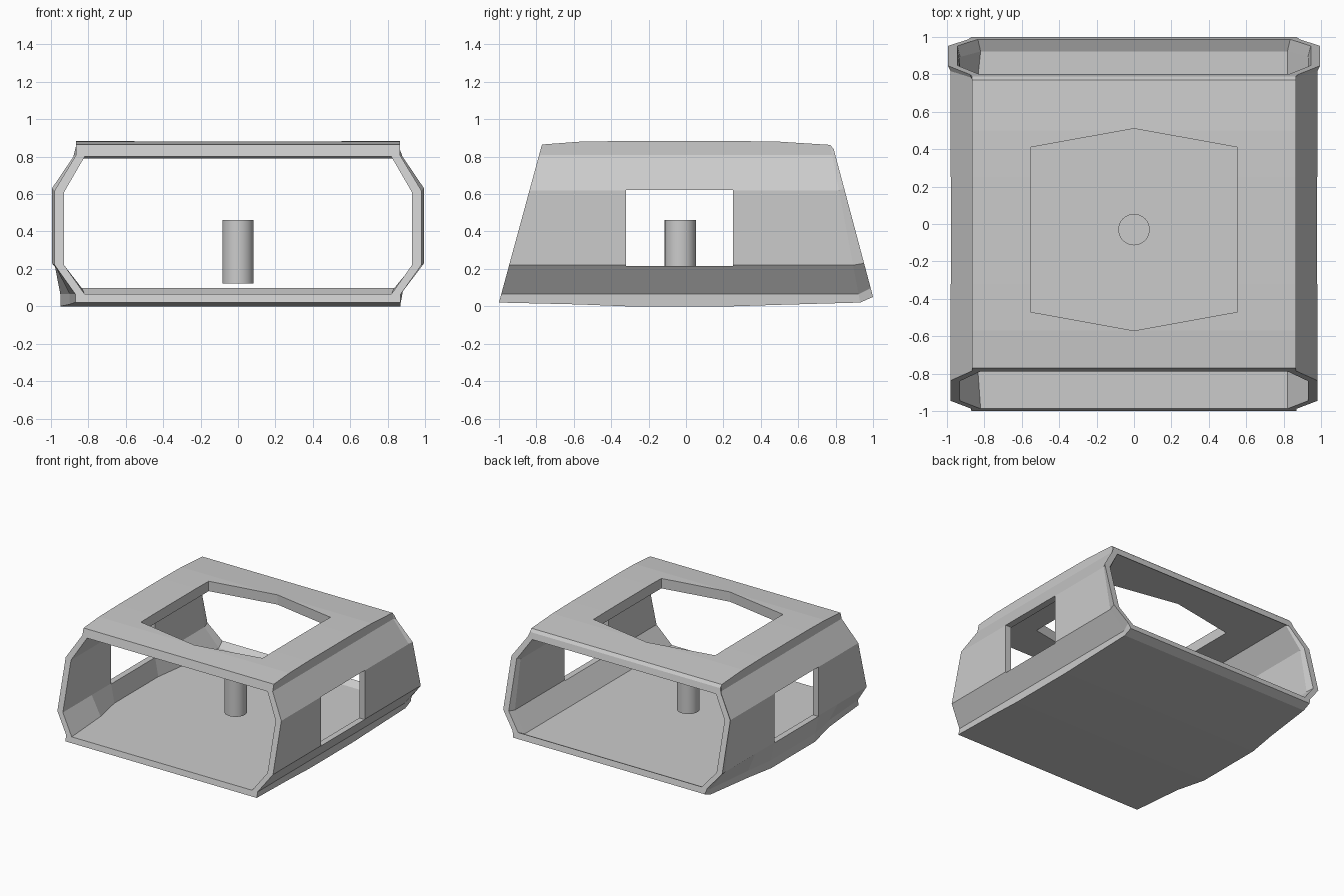
import bpy, bmesh, math

if "Cube" in bpy.data.objects:
    bpy.data.objects.remove(bpy.data.objects["Cube"])

# half cross-sections (x, z), bottom to top
OUTER = [(0.87, 0.01), (0.87, 0.065), (0.98, 0.22), (0.98, 0.62), (0.865, 0.81), (0.865, 0.88)]
INNER = [(0.82, 0.065), (0.93, 0.22), (0.93, 0.61), (0.82, 0.80)]
MATCH = [0, 0, 1, 2, 3, 3, 4, 4, 5, 6, 7, 7]      # outer corner -> inner corner

front = lambda z: -1 + (z - 0.02) * 0.272
back_crease = lambda z: 0.935 - 0.19 * z
back = lambda z: 1 - (z - 0.05) * 0.266
at = lambda y: (lambda z: y)

# stations along y: position, bottom z, top z, left sill bulge, flange at the back
STATIONS = [
    (front, 0.02, 0.865, 0, False),
    (at(-0.57), 0.01, 0.88, 0.03, False),
    (at(-0.32), 0.0, 0.884, 0.08, False),
    (at(0.25), 0.0, 0.884, 0.08, False),
    (at(0.50), 0.008, 0.88, 0.045, False),
    (back_crease, 0.02, 0.863, 0, False),
    (back, 0.05, 0.84, 0, True),
]


def ring(bm, half, station, outer):
    y, bottom, top, bulge, flange = station
    pts = []
    n = len(half)
    for i, (x, z) in enumerate(half):
        if outer and i in (0, n - 1):
            z = bottom if i == 0 else top
        elif flange:
            x += 0.015
            z += 0.032 if i < n / 2 - 1 else (0.01 if z < 0.7 else -0.01)
        pts.append((x, z))
    left = [(-x - (bulge if z < 0.1 else 0), z) for x, z in reversed(pts)]
    return [bm.verts.new((x, y(z), z)) for x, z in pts + left]


def make_object(name, bm):
    bmesh.ops.recalc_face_normals(bm, faces=bm.faces)
    me = bpy.data.meshes.new(name)
    bm.to_mesh(me)
    bm.free()
    ob = bpy.data.objects.new(name, me)
    bpy.context.collection.objects.link(ob)
    return ob


def prism(name, outline, axis):
    """Closed prism cutter: outline swept along a vector."""
    bm = bmesh.new()
    face = bm.faces.new([bm.verts.new(p) for p in outline])
    new = bmesh.ops.extrude_face_region(bm, geom=[face])["geom"]
    bmesh.ops.translate(bm, vec=axis, verts=[v for v in new if isinstance(v, bmesh.types.BMVert)])
    ob = make_object(name, bm)
    ob.hide_render = True
    return ob


# hull shell: outer and inner lofts joined by rims at both open ends
bm = bmesh.new()
outs = [ring(bm, OUTER, s, True) for s in STATIONS]
ins = [ring(bm, INNER, s, False) for s in STATIONS]
for loops in (outs, ins):
    for a, b in zip(loops, loops[1:]):
        for i in range(len(a)):
            j = (i + 1) % len(a)
            bm.faces.new((a[i], a[j], b[j], b[i]))
for o, n in ((outs[0], ins[0]), (outs[-1], ins[-1])):
    for i in range(12):
        j = (i + 1) % 12
        corners = [o[i], o[j], n[MATCH[j]]]
        if MATCH[i] != MATCH[j]:
            corners.append(n[MATCH[i]])
        bm.faces.new(corners)
hull = make_object("hull_shell", bm)

# openings: side windows straight through, six-sided roof hatch
window = prism("window_cutter", [(-1.3, y, z) for y, z in
               ((-0.32, 0.215), (0.25, 0.215), (0.25, 0.621), (-0.32, 0.621))], (2.6, 0, 0))
hatch = prism("hatch_cutter", [(x, y, 0.7) for x, y in
              ((0, 0.51), (-0.553, 0.41), (-0.553, -0.47), (0, -0.57), (0.553, -0.47), (0.553, 0.41))],
              (0, 0, 0.4))
bpy.context.view_layer.objects.active = hull
for cutter in (window, hatch):
    mod = hull.modifiers.new(cutter.name, 'BOOLEAN')
    mod.operation = 'DIFFERENCE'
    mod.solver = 'EXACT'
    mod.object = cutter
    bpy.ops.object.modifier_apply(modifier=mod.name)
    bpy.data.objects.remove(cutter)

# central post
bpy.ops.mesh.primitive_cylinder_add(vertices=32, radius=0.084, depth=0.34, location=(0, -0.03, 0.292))
bpy.context.object.name = "central_post"
bpy.ops.object.shade_smooth_by_angle(angle=math.radians(30))
